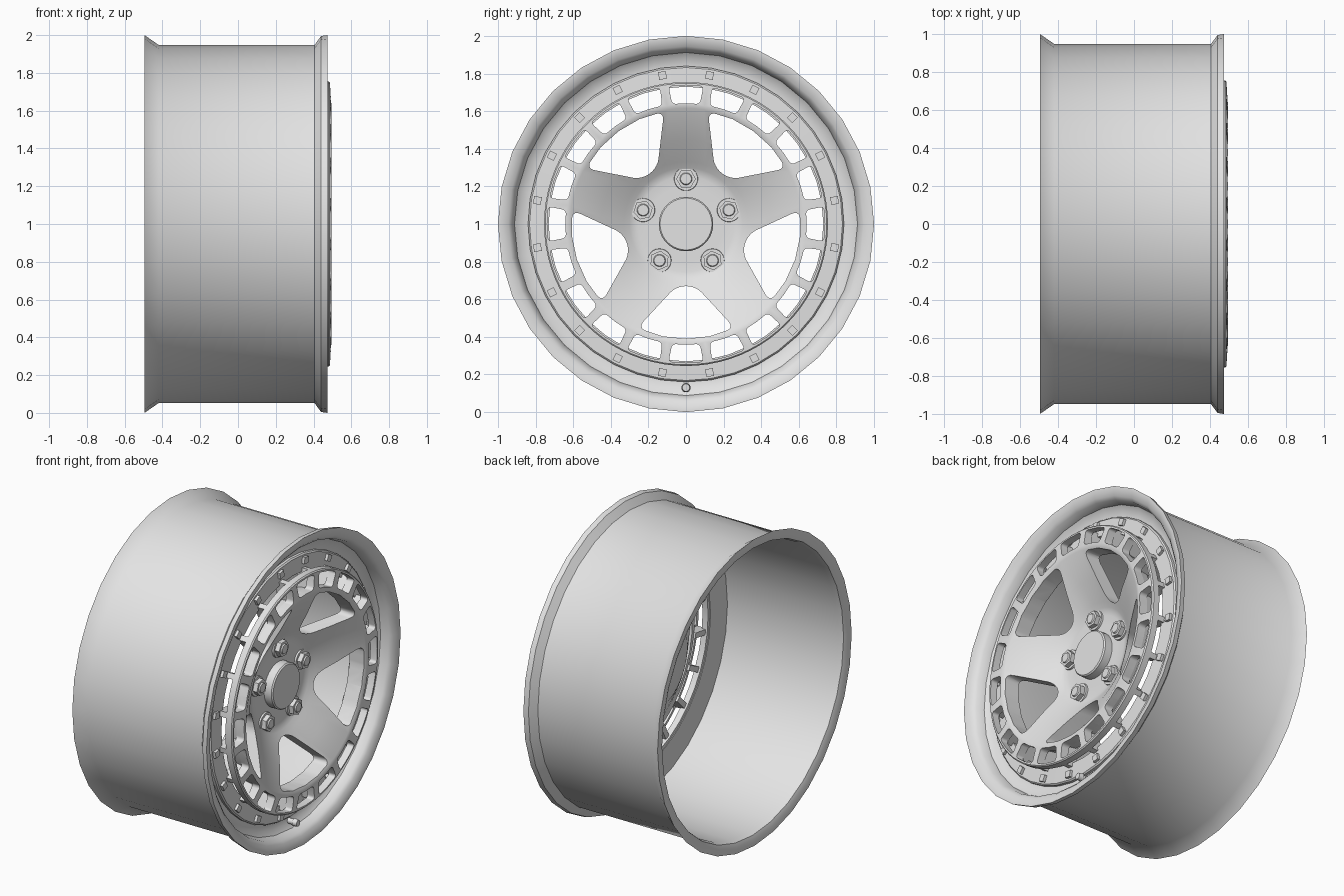
import bpy, bmesh
from math import radians, sin, cos, pi
from mathutils import Matrix

cube = bpy.data.objects.get("Cube")
if cube:
    bpy.data.objects.remove(cube, do_unlink=True)

metal = bpy.data.materials.new("light_grey_metal")
metal.use_nodes = True
GREY = (0.77, 0.77, 0.77, 1)
metal.diffuse_color = GREY
metal.node_tree.nodes["Principled BSDF"].inputs["Base Color"].default_value = GREY


def polar(x, r, a):
    """Point at radius r and angle a around the wheel axis (along x)."""
    return (x, r * cos(a), 1 + r * sin(a))


def finish(bm, name, smooth=True):
    bmesh.ops.recalc_face_normals(bm, faces=bm.faces)
    mesh = bpy.data.meshes.new(name)
    bm.to_mesh(mesh)
    bm.free()
    mesh.materials.append(metal)
    obj = bpy.data.objects.new(name, mesh)
    bpy.context.collection.objects.link(obj)
    if smooth:
        soften(obj)
    return obj


def soften(obj):
    bpy.ops.object.select_all(action='DESELECT')
    obj.select_set(True)
    bpy.context.view_layer.objects.active = obj
    bpy.ops.object.shade_smooth_by_angle(angle=radians(35))


def revolve(name, profile, steps, smooth=True):
    """Turn a closed (radius, x) profile around the wheel axis."""
    bm = bmesh.new()
    rings = [[bm.verts.new(polar(x, r, 2 * pi * i / steps)) for r, x in profile]
             for i in range(steps)]
    n = len(profile)
    for i in range(steps):
        a, b = rings[i], rings[(i + 1) % steps]
        for j in range(n):
            k = (j + 1) % n
            bm.faces.new((a[j], a[k], b[k], b[j]))
    return finish(bm, name, smooth)


def stud(bm, x0, x1, r, a, size, sides, tip=1.0):
    """Short prism pointing along the axis, from x0 to x1."""
    m = (Matrix.Translation(polar((x0 + x1) / 2, r, a)) @ Matrix.Rotation(a, 4, 'X')
         @ Matrix.Rotation(pi / 2, 4, 'Y') @ Matrix.Rotation(pi / sides, 4, 'Z'))
    bmesh.ops.create_cone(bm, cap_ends=True, segments=sides, radius1=size,
                          radius2=size * tip, depth=x1 - x0, matrix=m)


def window(bm, outline, a, rounding):
    """Prism with rounded corners; outline is (degrees, radius) around angle a."""
    part = bmesh.new()
    lo, hi = ([part.verts.new(polar(x, r, a + radians(d))) for d, r in outline]
              for x in (0.1, 0.6))
    part.faces.new(lo)
    part.faces.new(hi)
    for i in range(len(lo)):
        j = (i + 1) % len(lo)
        part.faces.new((lo[i], lo[j], hi[j], hi[i]))
    bmesh.ops.recalc_face_normals(part, faces=part.faces)
    corners = [e for e in part.edges
               if abs(e.verts[0].co.x - e.verts[1].co.x) > 0.1
               and e.calc_face_angle() > radians(30)]
    bmesh.ops.bevel(part, geom=corners, offset=rounding, segments=5,
                    profile=0.5, affect='EDGES')
    temp = bpy.data.meshes.new("temp")
    part.to_mesh(temp)
    part.free()
    bm.from_mesh(temp)
    bpy.data.meshes.remove(temp)


# Barrel with rolled flanges at both ends and an inner mounting flange
revolve("rim_barrel", [
    (1, -0.495), (0.948, -0.42), (0.948, 0.405), (0.995, 0.44), (1, 0.473),
    (0.985, 0.473), (0.945, 0.458), (0.925, 0.44), (0.912, 0.39),
    (0.885, 0.37), (0.84, 0.362), (0.75, 0.362), (0.75, 0.348), (0.92, 0.345),
    (0.925, -0.45), (0.935, -0.482), (0.96, -0.492)], 32)

# Clamp ring behind the face
revolve("clamp_ring", [
    (0.73, 0.352), (0.73, 0.392), (0.832, 0.388),
    (0.84, 0.38), (0.84, 0.352)], 40)

# Dished wheel face, cut by five large and twenty small windows
face = revolve("wheel_face", [
    (0.755, 0.438), (0.755, 0.48), (0.748, 0.487), (0.635, 0.494), (0.615, 0.488),
    (0.45, 0.40), (0.33, 0.325), (0.30, 0.306), (0.28, 0.296), (0.255, 0.291),
    (0.20, 0.29), (0.10, 0.29), (0.10, 0.20), (0.30, 0.20), (0.60, 0.38),
    (0.632, 0.38), (0.64, 0.438)], 80, False)

cut = bmesh.new()
BIG = [(-25, 0.61), (-12, 0.61), (0, 0.61), (12, 0.61), (25, 0.61),
       (9, 0.335), (-9, 0.335)]
SMALL = [(-7.2, 0.738), (0, 0.738), (7.2, 0.738), (6.6, 0.642), (0, 0.642), (-6.6, 0.642)]
for i in range(5):
    window(cut, BIG, radians(54 + 72 * i), 0.045)
for i in range(20):
    window(cut, SMALL, radians(18 * i), 0.02)
cutter = finish(cut, "window_cutter", False)
cutter.hide_render = True
mod = face.modifiers.new("windows", 'BOOLEAN')
mod.operation = 'DIFFERENCE'
mod.solver = 'EXACT'
mod.object = cutter
bpy.context.view_layer.update()
graph = bpy.context.evaluated_depsgraph_get()
cut_mesh = bpy.data.meshes.new_from_object(face.evaluated_get(graph))
face.modifiers.clear()
face.data = cut_mesh
bpy.data.objects.remove(cutter, do_unlink=True)
soften(face)

# Ribs joining the face to the clamp ring, and square ring bolts
ribs, bolts = bmesh.new(), bmesh.new()
for i in range(20):
    a = radians(9 + 18 * i)
    m = (Matrix.Translation(polar(0.41, 0.69, a)) @ Matrix.Rotation(a, 4, 'X')
         @ Matrix.Diagonal((0.09, 0.125, 0.035, 1)))
    bmesh.ops.create_cube(ribs, size=1, matrix=m)
    stud(bolts, 0.38, 0.407, 0.80, a, 0.029, 4)
finish(ribs, "face_ribs", False)
finish(bolts, "ring_bolts", False)

# Lug nuts: seat, hexagon and rounded tip
nuts = bmesh.new()
for i in range(5):
    a = radians(90 + 72 * i)
    stud(nuts, 0.27, 0.302, 0.24, a, 0.066, 24, 0.94)
    stud(nuts, 0.30, 0.332, 0.24, a, 0.052, 6)
    stud(nuts, 0.33, 0.34, 0.24, a, 0.034, 16, 0.85)
finish(nuts, "lug_nuts")

# Centre cap with a narrow chamfer
cap = bmesh.new()
stud(cap, 0.20, 0.342, 0, 0, 0.145, 48)
stud(cap, 0.342, 0.35, 0, 0, 0.145, 48, 0.95)
finish(cap, "centre_cap")

# Air valve at the bottom
valve = bmesh.new()
stud(valve, 0.34, 0.405, 0.87, -pi / 2, 0.018, 12)
stud(valve, 0.405, 0.435, 0.87, -pi / 2, 0.025, 12, 0.8)
finish(valve, "air_valve")
